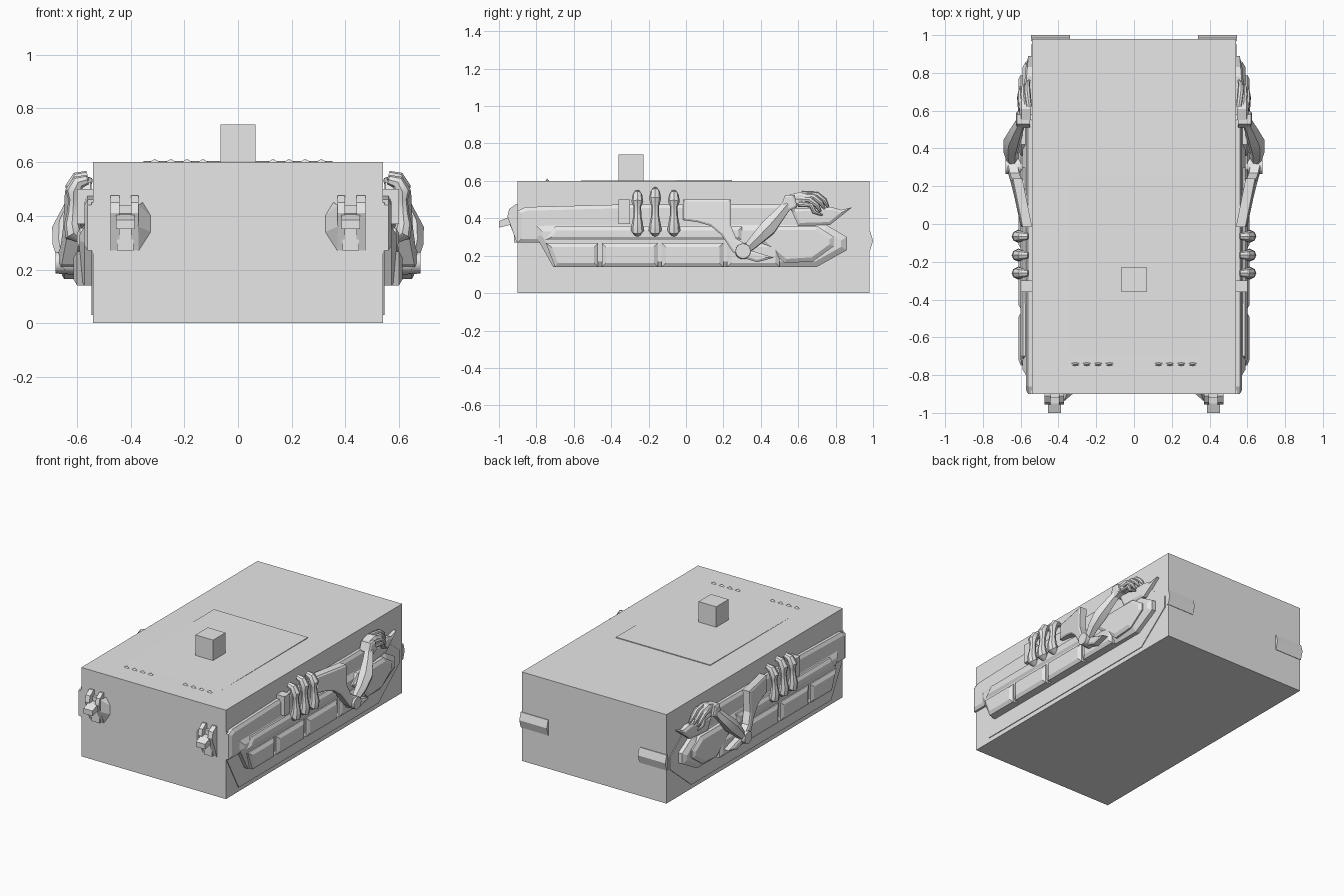
import bpy, bmesh, math
from mathutils import Vector

if "Cube" in bpy.data.objects:
    bpy.data.objects.remove(bpy.data.objects["Cube"], do_unlink=True)

grey = bpy.data.materials.new("plain grey")
grey.use_nodes = True
grey.diffuse_color = (0.8, 0.8, 0.8, 1)
grey.node_tree.nodes["Principled BSDF"].inputs["Base Color"].default_value = (0.8, 0.8, 0.8, 1)


def finish(name, mesh, mirror=True, smooth=False):
    mesh.materials.clear()
    mesh.materials.append(grey)
    ob = bpy.data.objects.new(name, mesh)
    bpy.context.collection.objects.link(ob)
    if mirror:
        ob.modifiers.new("Mirror", "MIRROR").use_mirror_merge = False
    if smooth:
        bpy.ops.object.select_all(action="DESELECT")
        ob.select_set(True)
        bpy.context.view_layer.objects.active = ob
        bpy.ops.object.shade_smooth_by_angle(angle=math.radians(40))
    return ob


def from_bmesh(name, bm, **kw):
    bmesh.ops.recalc_face_normals(bm, faces=bm.faces)
    mesh = bpy.data.meshes.new(name)
    bm.to_mesh(mesh)
    bm.free()
    return finish(name, mesh, **kw)


def box(name, x, y, z, mirror=True):
    bm = bmesh.new()
    bmesh.ops.create_cube(bm, size=1)
    for v in bm.verts:
        v.co = [(a + b) / 2 + c * (b - a) for (a, b), c in zip((x, y, z), v.co)]
    return from_bmesh(name, bm, mirror=mirror)


def plate(name, outline, x0, x1, slope=0.0, lean=0.0, rise=0.0, smooth=False):
    """Side outline (y, z) raised from x0 to x1, with a sloped rim and an optional lean along y."""
    bm = bmesh.new()
    face = bm.faces.new([bm.verts.new((x0, y, z)) for y, z in outline])
    face.normal_update()
    if face.normal.x < 0:
        face.normal_flip()
    back = face.copy()
    top = bmesh.ops.extrude_face_region(bm, geom=[face])["geom"]
    verts = [g for g in top if isinstance(g, bmesh.types.BMVert)]
    cap = [g for g in top if isinstance(g, bmesh.types.BMFace)]
    bmesh.ops.translate(bm, verts=verts, vec=(x1 - x0 - slope * 0.6, 0, 0))
    if slope:
        bm.normal_update()
        bmesh.ops.inset_region(bm, faces=cap, thickness=slope, use_even_offset=True)
        for v in cap[0].verts:
            v.co.x = x1
    y0 = min(p[0] for p in outline)
    z0 = max(p[1] for p in outline)
    for v in bm.verts:
        v.co.x += lean * (v.co.y - y0) + rise * (v.co.z - z0)
    bmesh.ops.remove_doubles(bm, verts=bm.verts, dist=1e-5)
    return from_bmesh(name, bm, smooth=smooth)


def tube(name, points, sides=2):
    """Round limb through (x, y, z, radius) points."""
    cu = bpy.data.curves.new(name, "CURVE")
    cu.dimensions = "3D"
    cu.bevel_depth = 1
    cu.bevel_resolution = sides
    cu.use_fill_caps = True
    sp = cu.splines.new("POLY")
    sp.points.add(len(points) - 1)
    for p, (x, y, z, r) in zip(sp.points, points):
        p.co = (x, y, z, 1)
        p.radius = r
    tmp = bpy.data.objects.new(name, cu)
    bpy.context.collection.objects.link(tmp)
    mesh = bpy.data.meshes.new_from_object(tmp)
    bpy.data.objects.remove(tmp)
    return finish(name, mesh, smooth=True)


# Body and top block
box("body", (-0.54, 0.54), (-0.9, 0.98), (0, 0.6), mirror=False)
box("top_block", (-0.066, 0.066), (-0.36, -0.228), (0.59, 0.74), mirror=False)

# Shallow wedge and small ridges on the top
plate("top_wedge", [(-0.7, 0.595), (-0.7, 0.6), (0.245, 0.605), (0.245, 0.595)], 0, 0.352)
for i in range(4):
    x = 0.12 + i * 0.06
    bm = bmesh.new()
    bmesh.ops.create_cone(bm, segments=6, radius1=0.035, radius2=0, depth=0.03)
    for v in bm.verts:
        v.co = (v.co.x + x + 0.01, v.co.y * 0.4 - 0.742, v.co.z * 0.6 + 0.603)
    from_bmesh(f"top_ridge_{i + 1}", bm)

# Side backing and raised upper panel with a pointed tail
plate("side_backing", [(-0.9, 0.45), (-0.9, 0.27), (-0.77, 0.03), (0.72, 0.03),
                       (0.95, 0.22), (0.95, 0.3), (0.82, 0.4)], 0.53, 0.545)
plate("upper_panel", [(-0.9, 0.27), (-0.9, 0.44), (-0.86, 0.46), (-0.3, 0.475), (0.55, 0.475),
                      (0.68, 0.37), (0.72, 0.27)], 0.53, 0.572, 0.02)
plate("tail_fin", [(0.56, 0.45), (0.78, 0.46), (0.83, 0.445), (0.89, 0.46), (0.77, 0.365),
                   (0.6, 0.36)], 0.53, 0.595, 0.015, lean=-0.08)

# Lower moulding with its row of raised pads
plate("lower_moulding", [(-0.8, 0.36), (-0.8, 0.3), (-0.71, 0.14), (0.7, 0.14), (0.86, 0.23),
                         (0.86, 0.3), (0.75, 0.365)], 0.53, 0.59, 0.03)
pads = [(-0.7, -0.47), (-0.45, -0.15), (-0.13, 0.2), (0.22, 0.5)]
for i, (a, b) in enumerate(pads):
    cut = 0.05 if i == 0 else 0.0
    plate(f"side_pad_{i + 1}", [(a - cut, 0.268), (a, 0.14), (b, 0.14), (b, 0.268)],
          0.54, 0.612, 0.022)
plate("upper_rail", [(-0.76, 0.28), (-0.7, 0.355), (0.3, 0.355), (0.3, 0.28)], 0.54, 0.6, 0.02)
plate("rear_pad", [(0.36, 0.3), (0.42, 0.36), (0.7, 0.36), (0.79, 0.3), (0.79, 0.25), (0.68, 0.17),
                   (0.53, 0.16)], 0.54, 0.612, 0.022)

# Shoulder block and three bone-like clasps
box("shoulder_block", (0.54, 0.6), (-0.36, -0.3), (0.37, 0.5))
for i, y in enumerate((-0.26, -0.165, -0.065)):
    h = 0.015 if i == 1 else 0
    tube(f"clasp_{i + 1}", [
        (0.56, y, 0.535 + h, 0.018), (0.595, y, 0.525 + h, 0.026), (0.612, y, 0.49 + h, 0.032),
        (0.612, y, 0.46, 0.02), (0.615, y, 0.41, 0.022), (0.618, y, 0.37, 0.03),
        (0.612, y, 0.335, 0.035), (0.59, y, 0.318, 0.02)])

# Upper arm sleeve, elbow and its spur
plate("upper_arm", [(-0.015, 0.5), (0.24, 0.5), (0.24, 0.36), (0.27, 0.29), (0.34, 0.25),
                    (0.3, 0.19), (0.25, 0.22), (0.19, 0.31), (0.13, 0.36), (0.06, 0.38),
                    (-0.015, 0.39)], 0.54, 0.595, 0.01, lean=0.2, rise=-0.05)
bm = bmesh.new()
bmesh.ops.create_cone(bm, cap_ends=True, segments=16, radius1=0.045, radius2=0.04, depth=0.09)
for v in bm.verts:
    v.co = Vector((v.co.z + 0.635, v.co.y + 0.305, v.co.x + 0.225))
from_bmesh("elbow", bm, smooth=True)
plate("elbow_spur", [(0.27, 0.2), (0.34, 0.23), (0.47, 0.19), (0.38, 0.165)], 0.57, 0.655, 0.012)

# Forearm, wrist and fingers
tube("forearm", [(0.645, 0.32, 0.23, 0.025), (0.652, 0.38, 0.29, 0.038), (0.645, 0.44, 0.35, 0.048),
                 (0.62, 0.5, 0.42, 0.036), (0.6, 0.54, 0.47, 0.03)], sides=1)
plate("wrist", [(0.51, 0.47), (0.53, 0.525), (0.58, 0.525), (0.595, 0.46), (0.55, 0.44)],
      0.55, 0.625, 0.01)
plate("palm", [(0.55, 0.525), (0.61, 0.54), (0.69, 0.515), (0.68, 0.47), (0.57, 0.465)],
      0.545, 0.605, 0.015)
for i, (x, dy, dz) in enumerate([(0.565, 0.02, 0.01), (0.585, 0.0, 0.0), (0.6, -0.02, -0.015)]):
    tube(f"finger_{i + 1}", [
        (x - 0.01, 0.6 + dy, 0.52 + dz, 0.015), (x, 0.68 + dy, 0.515 + dz, 0.017),
        (x, 0.72 + dy, 0.485 + dz, 0.014), (x - 0.01, 0.74 + dy, 0.45 + dz, 0.006)])
tube("thumb", [(0.6, 0.6, 0.475, 0.014), (0.605, 0.67, 0.47, 0.014), (0.605, 0.685, 0.435, 0.012),
               (0.6, 0.73, 0.415, 0.005)])

# Front latches: base, two rails, and a slanted pin
latch = [(-0.89, 0.27), (-0.905, 0.27), (-0.955, 0.41), (-0.945, 0.45), (-0.91, 0.475), (-0.89, 0.475)]
plate("latch_inner_rail", latch, 0.37, 0.398)
plate("latch_outer_rail", latch, 0.442, 0.475)
plate("latch_pin", [(-0.9, 0.41), (-0.95, 0.405), (-1.0, 0.385), (-1.0, 0.35), (-0.94, 0.365),
                    (-0.9, 0.36)], 0.386, 0.454)
box("latch_back", (0.39, 0.45), (-0.92, -0.89), (0.27, 0.44))
bm = bmesh.new()
wing = [(0.37, -0.9, 0.27), (0.325, -0.9, 0.34), (0.325, -0.9, 0.4), (0.355, -0.9, 0.45),
        (0.372, -0.94, 0.44), (0.372, -0.94, 0.36)]
for p in wing:
    bm.verts.new(p)
bmesh.ops.convex_hull(bm, input=bm.verts)
from_bmesh("latch_wing", bm)

# Rear bumpers with a ridged face
plate("rear_bumper", [(0.97, 0.225), (0.983, 0.225), (1.0, 0.28), (0.985, 0.33), (0.97, 0.33)],
      0.34, 0.545)
